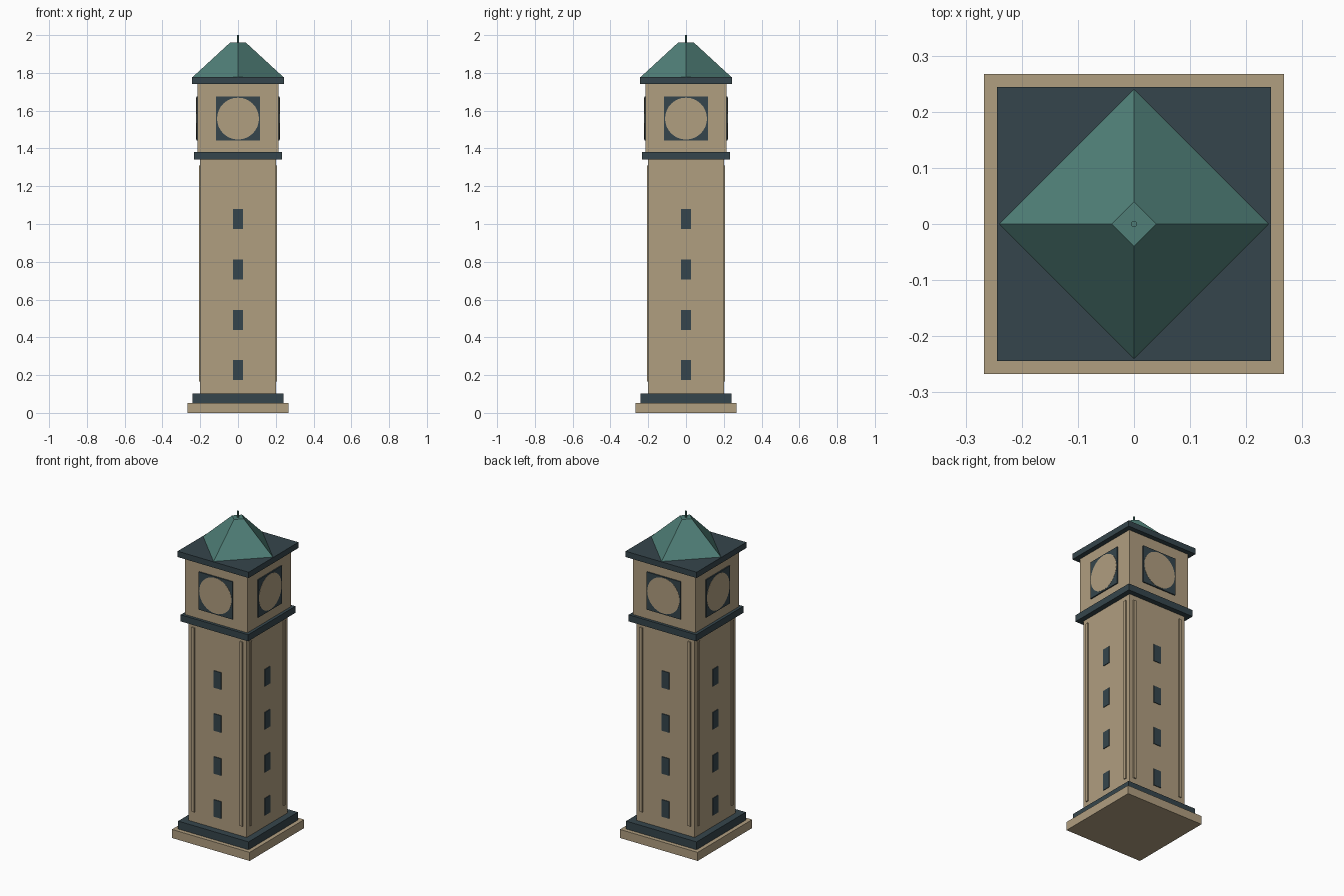
import bpy, math
from mathutils import Matrix

if "Cube" in bpy.data.objects:
    bpy.data.objects.remove(bpy.data.objects["Cube"])


def material(name, rgb):
    m = bpy.data.materials.new(name)
    m.diffuse_color = (*rgb, 1)
    m.use_nodes = True
    m.node_tree.nodes["Principled BSDF"].inputs["Base Color"].default_value = m.diffuse_color
    return m


STONE = material("tan stone", (0.434, 0.342, 0.216))
SLATE = material("dark slate", (0.036, 0.060, 0.072))
COPPER = material("green copper", (0.080, 0.212, 0.186))


def finish(name, mat):
    ob = bpy.context.object
    ob.name = name
    ob.data.materials.append(mat)
    return ob


def box(name, mat, x, y, z):
    """Box from (min, max) pairs on each axis."""
    bpy.ops.mesh.primitive_cube_add(size=1)
    ob = finish(name, mat)
    size = [b - a for a, b in (x, y, z)]
    mid = [(a + b) / 2 for a, b in (x, y, z)]
    ob.data.transform(Matrix.Translation(mid) @ Matrix.Diagonal((*size, 1)))
    return ob


def slab(name, mat, half, z0, z1):
    return box(name, mat, (-half, half), (-half, half), (z0, z1))


# Stacked square tiers
slab("base_step", STONE, 0.267, 0, 0.053)
slab("plinth", SLATE, 0.242, 0.053, 0.102)
slab("shaft", STONE, 0.2, 0.102, 1.341)
slab("cornice", SLATE, 0.232, 1.341, 1.382)
slab("clock_chamber", STONE, 0.214, 1.382, 1.742)
slab("eave", SLATE, 0.244, 1.742, 1.778)

# Details repeated on all four sides
for i, side in enumerate(("front", "right", "back", "left")):
    turn = Matrix.Rotation(i * math.pi / 2, 4, 'Z')
    parts = []
    # Thin corner strips
    for s in (-1, 1):
        x = sorted((s * 0.156, s * 0.174))
        parts.append(box(f"{side}_strip", STONE, x, (-0.207, -0.198), (0.165, 1.31)))
    # Slit windows
    for k in range(4):
        z = 0.226 + k * 0.267
        parts.append(box(f"{side}_window", SLATE, (-0.026, 0.026),
                         (-0.204, -0.198), (z - 0.053, z + 0.053)))
    # Clock surround and face
    parts.append(box(f"{side}_clock_surround", SLATE, (-0.116, 0.116),
                     (-0.221, -0.212), (1.441, 1.675)))
    bpy.ops.mesh.primitive_cylinder_add(vertices=32, radius=0.111, depth=0.008)
    face = finish(f"{side}_clock_face", STONE)
    face.data.transform(Matrix.Translation((0, -0.218, 1.558))
                        @ Matrix.Rotation(math.pi / 2, 4, 'X'))
    parts.append(face)
    for ob in parts:
        ob.data.transform(turn)

# Diamond-set pyramid roof with a flat tip, and finial
bpy.ops.mesh.primitive_cone_add(vertices=4, radius1=0.24, radius2=0.04, depth=0.184,
                                location=(0, 0, 1.87))
finish("roof", COPPER)
bpy.ops.mesh.primitive_cylinder_add(vertices=8, radius=0.0055, depth=0.05,
                                    location=(0, 0, 1.975))
finish("finial", COPPER)
